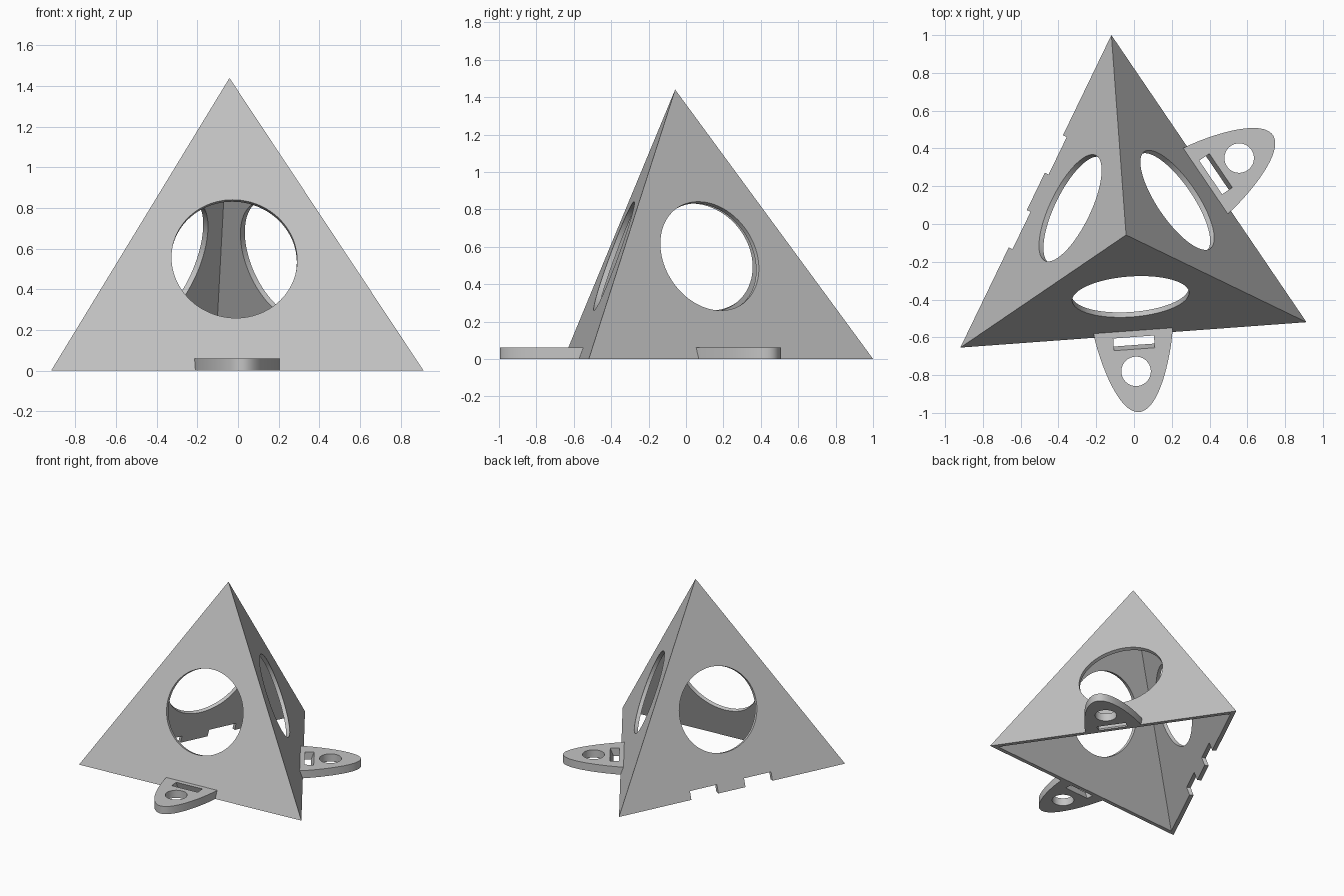
import bpy, bmesh, math
from mathutils import Vector, Matrix

if "Cube" in bpy.data.objects:
    bpy.data.objects.remove(bpy.data.objects["Cube"])

CENTRE = Vector((-0.042, -0.058, 0))
R, H, WALL = 1.061, 1.44, 0.028          # base circumradius, height, wall thickness
INR = R / 2                              # distance from centre to a base edge
SLANT = math.hypot(INR, H)
N_H, N_Z = H / SLANT, INR / SLANT        # horizontal and vertical part of face normals
FRONT, RIGHT, LEFT = (math.radians(a) for a in (-85.8, 34.2, 154.2))
TAB_H = 0.06

grey = bpy.data.materials.new("light_grey")
grey.diffuse_color = (0.55, 0.55, 0.55, 1)
grey.use_nodes = True
grey.node_tree.nodes["Principled BSDF"].inputs["Base Color"].default_value = grey.diffuse_color


def make(name, bm):
    bmesh.ops.recalc_face_normals(bm, faces=bm.faces)
    me = bpy.data.meshes.new(name)
    bm.to_mesh(me)
    bm.free()
    me.materials.append(grey)
    ob = bpy.data.objects.new(name, me)
    bpy.context.collection.objects.link(ob)
    return ob


def side_matrix(angle):
    """Local x points outward from the centre, local y runs along the wall."""
    return Matrix.Translation(CENTRE) @ Matrix.Rotation(angle, 4, 'Z')


def pyramid(name, apex_z, base_z):
    bm = bmesh.new()
    r = R * (apex_z - base_z) / H
    ring = []
    for k in range(3):
        a = FRONT + math.radians(60 + 120 * k)
        ring.append(bm.verts.new(CENTRE + Vector((r * math.cos(a), r * math.sin(a), base_z))))
    apex = bm.verts.new(CENTRE + Vector((0, 0, apex_z)))
    bm.faces.new(ring)
    for k in range(3):
        bm.faces.new((ring[k], ring[(k + 1) % 3], apex))
    return make(name, bm)


def prism(name, outline, z0, z1, matrix, shear=0.0):
    """Extrude a flat outline; shear shifts the lower end along local x."""
    bm = bmesh.new()
    low = [bm.verts.new((x + shear, y, z0)) for x, y in outline]
    top = [bm.verts.new((x, y, z1)) for x, y in outline]
    bm.faces.new(low[::-1])
    bm.faces.new(top)
    n = len(outline)
    for i in range(n):
        j = (i + 1) % n
        bm.faces.new((low[i], low[j], top[j], top[i]))
    bm.transform(matrix)
    return make(name, bm)


def rect(x0, x1, y0, y1):
    return [(x0, y0), (x1, y0), (x1, y1), (x0, y1)]


def circle(cx, r, n=64):
    return [(cx + r * math.cos(2 * math.pi * i / n), r * math.sin(2 * math.pi * i / n))
            for i in range(n)]


def cut(target, cutter):
    cutter.hide_render = True
    bpy.context.view_layer.objects.active = target
    mod = target.modifiers.new("cut", 'BOOLEAN')
    mod.operation, mod.solver, mod.object = 'DIFFERENCE', 'EXACT', cutter
    bpy.ops.object.modifier_apply(modifier=mod.name)
    bpy.data.objects.remove(cutter)


def smooth(ob):
    bpy.ops.object.select_all(action='DESELECT')
    ob.select_set(True)
    bpy.context.view_layer.objects.active = ob
    bpy.ops.object.shade_smooth_by_angle(angle=math.radians(30))


# Hollow three-sided pyramid, open underneath
body = pyramid("pyramid_shell", H, 0)
cut(body, pyramid("hollow_cutter", H - WALL / N_Z, -0.1))

# Round window square to each wall
HOLE_Z = 0.55
for angle in (FRONT, RIGHT, LEFT):
    place = (side_matrix(angle)
             @ Matrix.Translation((INR * (1 - HOLE_Z / H), 0, HOLE_Z))
             @ Vector((N_H, 0, N_Z)).to_track_quat('Z', 'Y').to_matrix().to_4x4())
    cut(body, prism("window_cutter", circle(0, 0.31, 96), -0.06, 0.06, place))

# Two notches in the lower edge of the left wall
for y0, y1 in ((0.11, 0.33), (-0.33, -0.11)):
    cut(body, prism("notch_cutter", rect(0.4, 0.6, y0, y1), -0.1, TAB_H, side_matrix(LEFT)))
smooth(body)

# Rounded tabs on the front and right walls, each with a round hole and a slanted slot
BASE, LENGTH, HALF = 0.507, 0.433, 0.21
STEPS = 24
edge = []
for i in range(STEPS + 1):
    s = math.sin(math.pi / 2 * i / STEPS)
    edge.append((BASE + LENGTH * s, -HALF * math.sqrt(max(0, 1 - s ** 1.25))))
outline = edge + [(x, -y) for x, y in reversed(edge[:-1])]
for name, angle in (("front_tab", FRONT), ("right_tab", RIGHT)):
    m = side_matrix(angle)
    tab = prism(name, outline, 0, TAB_H, m)
    cut(tab, prism("hole_cutter", circle(0.724, 0.078), -0.05, 0.1, m))
    cut(tab, prism("slot_cutter", rect(0.542, 0.607, -0.108, 0.108),
                   -0.02, TAB_H + 0.001, m, shear=-0.03))
    smooth(tab)
